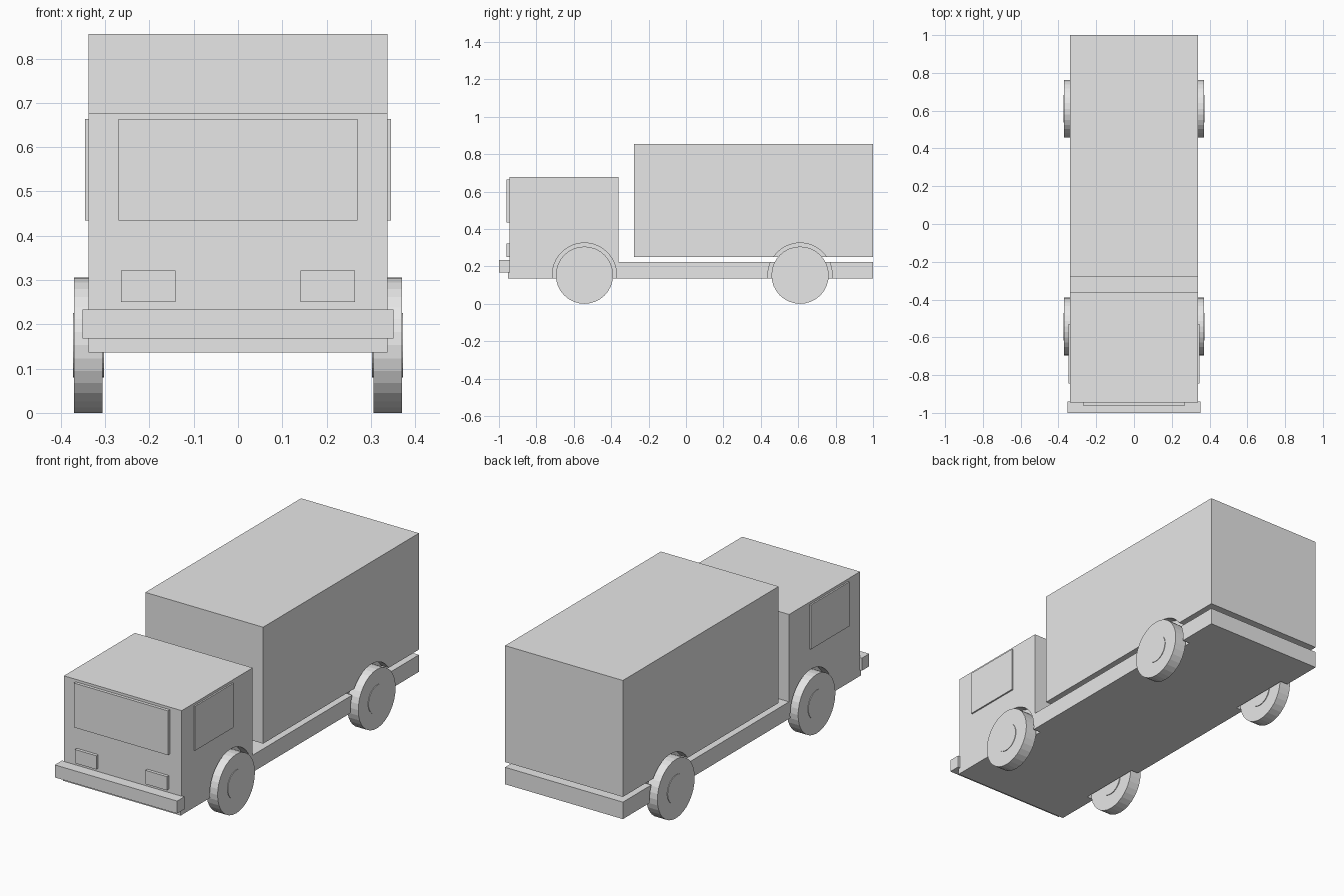
import bpy
import math

cube = bpy.data.objects.get("Cube")
if cube:
    bpy.data.objects.remove(cube, do_unlink=True)

# One plain grey for the whole truck
GREY = (0.8, 0.8, 0.8, 1.0)
grey = bpy.data.materials.new("light_grey")
grey.use_nodes = True
grey.diffuse_color = GREY
grey.node_tree.nodes["Principled BSDF"].inputs["Base Color"].default_value = GREY

HALF_WIDTH = 0.338
AXLE_Z = 0.153
AXLES = {"front": -0.543, "rear": 0.61}
SIDES = {"left": 1, "right": -1}


def finish(name):
    obj = bpy.context.object
    obj.name = obj.data.name = name
    bpy.ops.object.transform_apply(location=False, rotation=True, scale=True)
    obj.data.materials.append(grey)
    return obj


def box(name, x, y, z):
    """Box spanning the given (low, high) range on each axis."""
    ranges = (x, y, z)
    bpy.ops.mesh.primitive_cube_add(size=1, location=[(a + b) / 2 for a, b in ranges])
    bpy.context.object.scale = [b - a for a, b in ranges]
    return finish(name)


def disc(name, radius, inner, outer, side, y, sides=32):
    """Cylinder lying along x between two distances from the centre line."""
    bpy.ops.mesh.primitive_cylinder_add(
        vertices=sides, radius=radius, depth=outer - inner,
        location=(side * (inner + outer) / 2, y, AXLE_Z),
        rotation=(0, math.pi / 2, 0))
    return finish(name)


# Main bodies
full = (-HALF_WIDTH, HALF_WIDTH)
chassis = box("chassis", full, (-0.952, 1.0), (0.136, 0.224))
cab = box("cab", full, (-0.944, -0.362), (0.224, 0.677))
cargo_box = box("cargo_box", full, (-0.277, 1.0), (0.251, 0.855))

# Front trim
box("bumper", (-0.351, 0.351), (-1.0, -0.94), (0.168, 0.233))
box("windshield", (-0.27, 0.27), (-0.96, -0.94), (0.434, 0.664))

for side_name, s in SIDES.items():
    # Headlights and side windows
    box(side_name + "_headlight", sorted((s * 0.141, s * 0.264)), (-0.96, -0.94), (0.25, 0.321))
    box(side_name + "_window", sorted((s * 0.33, s * 0.346)), (-0.845, -0.53), (0.434, 0.664))

    for axle, y in AXLES.items():
        # Wheels with raised hubs
        label = f"{axle}_{side_name}"
        disc(label + "_wheel", 0.153, 0.306, 0.37, s, y)
        disc(label + "_hub", 0.073, 0.302, 0.373, s, y)

        # Wheel arches cut into the bodies
        arch = disc(label + "_arch_cutter", 0.172, 0.296, 0.4, s, y, 48)
        arch.hide_render = True
        arch.display_type = 'WIRE'
        for body in (chassis, cab if axle == "front" else cargo_box):
            cut = body.modifiers.new(label + "_arch", 'BOOLEAN')
            cut.operation = 'DIFFERENCE'
            cut.solver = 'EXACT'
            cut.object = arch
